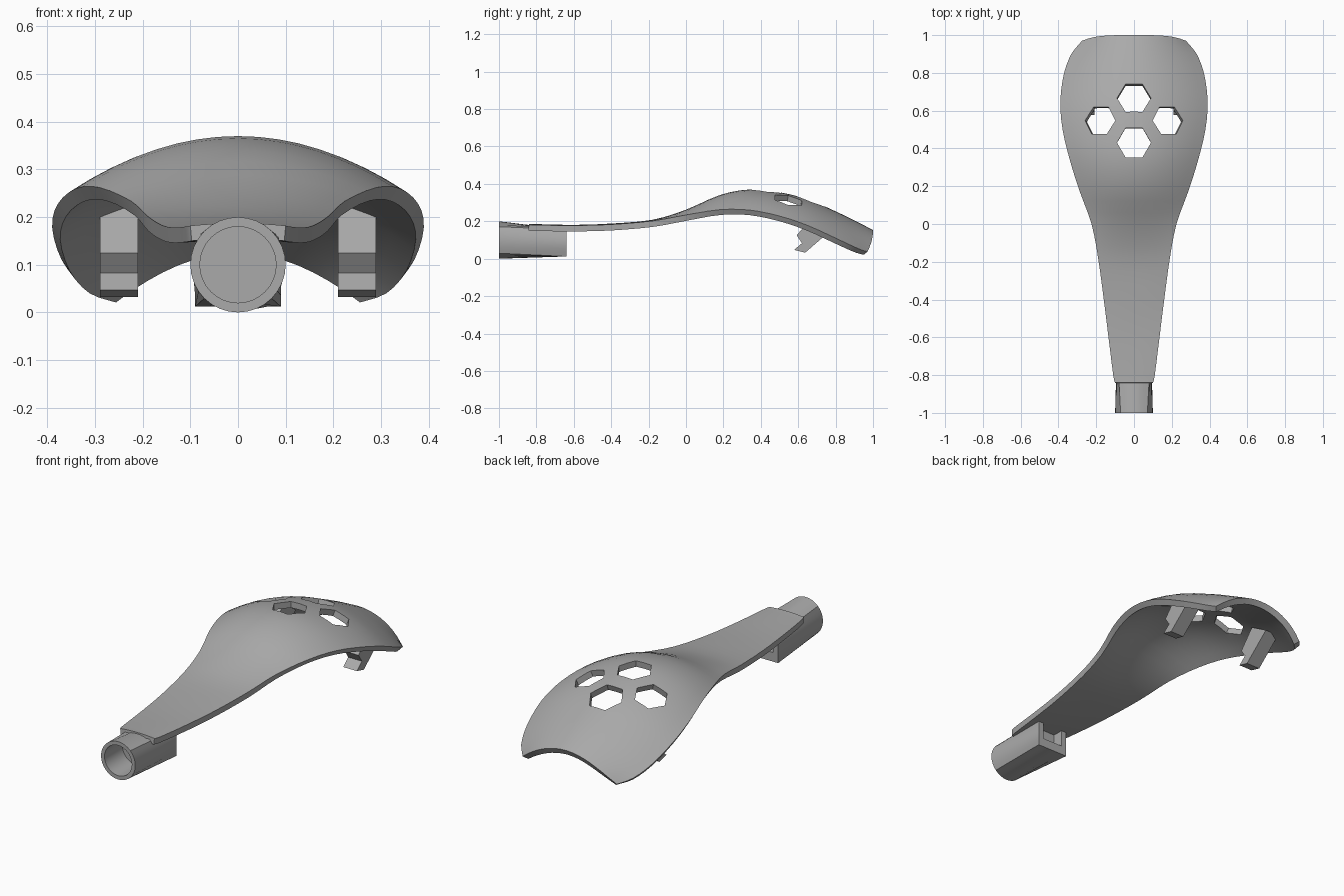
import bpy, bmesh, math
from mathutils import Vector, Matrix

if "Cube" in bpy.data.objects:
    bpy.data.objects.remove(bpy.data.objects["Cube"])

grey = bpy.data.materials.new("plain grey")
grey.use_nodes = True
grey.diffuse_color = (0.4, 0.4, 0.4, 1)
grey.node_tree.nodes["Principled BSDF"].inputs["Base Color"].default_value = (0.4, 0.4, 0.4, 1)


def make(name, bm):
    bmesh.ops.recalc_face_normals(bm, faces=bm.faces)
    mesh = bpy.data.meshes.new(name)
    bm.to_mesh(mesh)
    bm.free()
    mesh.materials.append(grey)
    ob = bpy.data.objects.new(name, mesh)
    bpy.context.collection.objects.link(ob)
    return ob


def activate(ob):
    bpy.ops.object.select_all(action="DESELECT")
    ob.select_set(True)
    bpy.context.view_layer.objects.active = ob


def cut(ob, cutter):
    mod = ob.modifiers.new("cut", "BOOLEAN")
    mod.operation, mod.solver, mod.object = "DIFFERENCE", "EXACT", cutter
    activate(ob)
    bpy.ops.object.modifier_apply(modifier=mod.name)
    bpy.data.objects.remove(cutter)


def smooth(ob, angle=30):
    activate(ob)
    bpy.ops.object.shade_smooth_by_angle(angle=math.radians(angle))


def prism(name, sides, radius, depth, matrix):
    bm = bmesh.new()
    bmesh.ops.create_cone(bm, cap_ends=True, segments=sides, radius1=radius,
                          radius2=radius, depth=depth, matrix=matrix)
    return make(name, bm)


# Shell stations: y, half width, height of the middle, height of the rim
STATIONS = [
    (-0.84, 0.10, 0.187, 0.182), (-0.8, 0.11, 0.185, 0.18), (-0.6, 0.135, 0.181, 0.178),
    (-0.4, 0.16, 0.188, 0.183), (-0.18, 0.19, 0.208, 0.202), (0, 0.225, 0.262, 0.234),
    (0.18, 0.29, 0.34, 0.262), (0.34, 0.34, 0.37, 0.26), (0.5, 0.378, 0.355, 0.228),
    (0.65, 0.39, 0.318, 0.178), (0.8, 0.37, 0.253, 0.11), (0.91, 0.328, 0.2, 0.06),
    (1, 0.275, 0.153, 0.037)]
STEPS, COLS, THICK = 3, 16, 0.032


def station(t):
    i = min(int(t), len(STATIONS) - 2)
    f = t - i
    p0, p1, p2, p3 = [STATIONS[max(0, min(len(STATIONS) - 1, i + k))] for k in (-1, 0, 1, 2)]
    return [b + f / 2 * (c - a + f * (2 * a - 5 * b + 4 * c - d + f * (3 * (b - c) + d - a)))
            for a, b, c, d in zip(p0, p1, p2, p3)]


# Curved shell
bm = bmesh.new()
rows = []
for r in range((len(STATIONS) - 1) * STEPS + 1):
    y, w, mid, rim = station(r / STEPS)
    row = []
    for c in range(COLS + 1):
        u = 2 * c / COLS - 1
        end = max(0, (y - 0.9) / 0.1)
        row.append(bm.verts.new((u * w, y - 0.03 * end * u ** 4, mid + (rim - mid) * u * u)))
    rows.append(row)
for a, b in zip(rows, rows[1:]):
    for c in range(COLS):
        bm.faces.new((a[c], a[c + 1], b[c + 1], b[c]))
shell = make("shell", bm)
solid = shell.modifiers.new("thickness", "SOLIDIFY")
solid.thickness, solid.offset = THICK, -1
activate(shell)
bpy.ops.object.modifier_apply(modifier=solid.name)

# Hexagonal vents cut square to the surface
for x, y, z, nx, ny, radius in [(0, 0.665, 0.3, 0, 0.35, 0.09), (0, 0.43, 0.35, 0, 0.05, 0.09),
                                (0.175, 0.545, 0.3, 0.32, 0.2, 0.084),
                                (-0.175, 0.545, 0.3, -0.32, 0.2, 0.084)]:
    normal = Vector((nx, ny, 1)).normalized()
    side = Vector((1, 0, -nx)).normalized()
    up = normal.cross(side)
    turn = Matrix((side, up, normal)).transposed().to_4x4()
    corner = Matrix.Rotation(math.pi / 2, 4, "Z")
    cut(shell, prism("vent_cutter", 6, radius, 0.25,
                     Matrix.Translation((x, y, z)) @ turn @ corner))
smooth(shell)

# Socket: round at the front, square at the back
bm = bmesh.new()
SIDES = 32
front, back = [], []
for k in range(SIDES):
    a = 2 * math.pi * k / SIDES
    c, s = math.cos(a), math.sin(a)
    m = max(abs(c), abs(s))
    front.append(bm.verts.new((0.1 * c, -1, 0.1 + 0.1 * s)))
    back.append(bm.verts.new((0.09 * c / m, -0.64, 0.084 + 0.072 * s / m)))
for k in range(SIDES):
    n = (k + 1) % SIDES
    bm.faces.new((front[k], front[n], back[n], back[k]))
bm.faces.new(front)
bm.faces.new(back)
socket = make("socket", bm)

# Round bore in front and open slot at the back
cut(socket, prism("bore_cutter", SIDES, 0.08, 0.3,
                  Matrix.Translation((0, -1, 0.1)) @ Matrix.Rotation(math.pi / 2, 4, "X")))
bm = bmesh.new()
bmesh.ops.create_cube(bm, size=1, matrix=Matrix.Translation((0, -0.64, 0.13))
                      @ Matrix.Diagonal((0.12, 0.12, 0.14, 1)))
cut(socket, make("slot_cutter", bm))
smooth(socket)

# Notched clips under the shell
CLIP = [(0.675, 0.225), (0.592, 0.125), (0.62, 0.083), (0.578, 0.047),
        (0.637, 0.032), (0.75, 0.13), (0.785, 0.16)]
for name, x in (("left_clip", 0.21), ("right_clip", -0.29)):
    bm = bmesh.new()
    face = bm.faces.new([bm.verts.new((x, y, z)) for y, z in CLIP])
    ext = bmesh.ops.extrude_face_region(bm, geom=[face])["geom"]
    bmesh.ops.translate(bm, vec=(0.08, 0, 0),
                        verts=[v for v in ext if isinstance(v, bmesh.types.BMVert)])
    make(name, bm)
